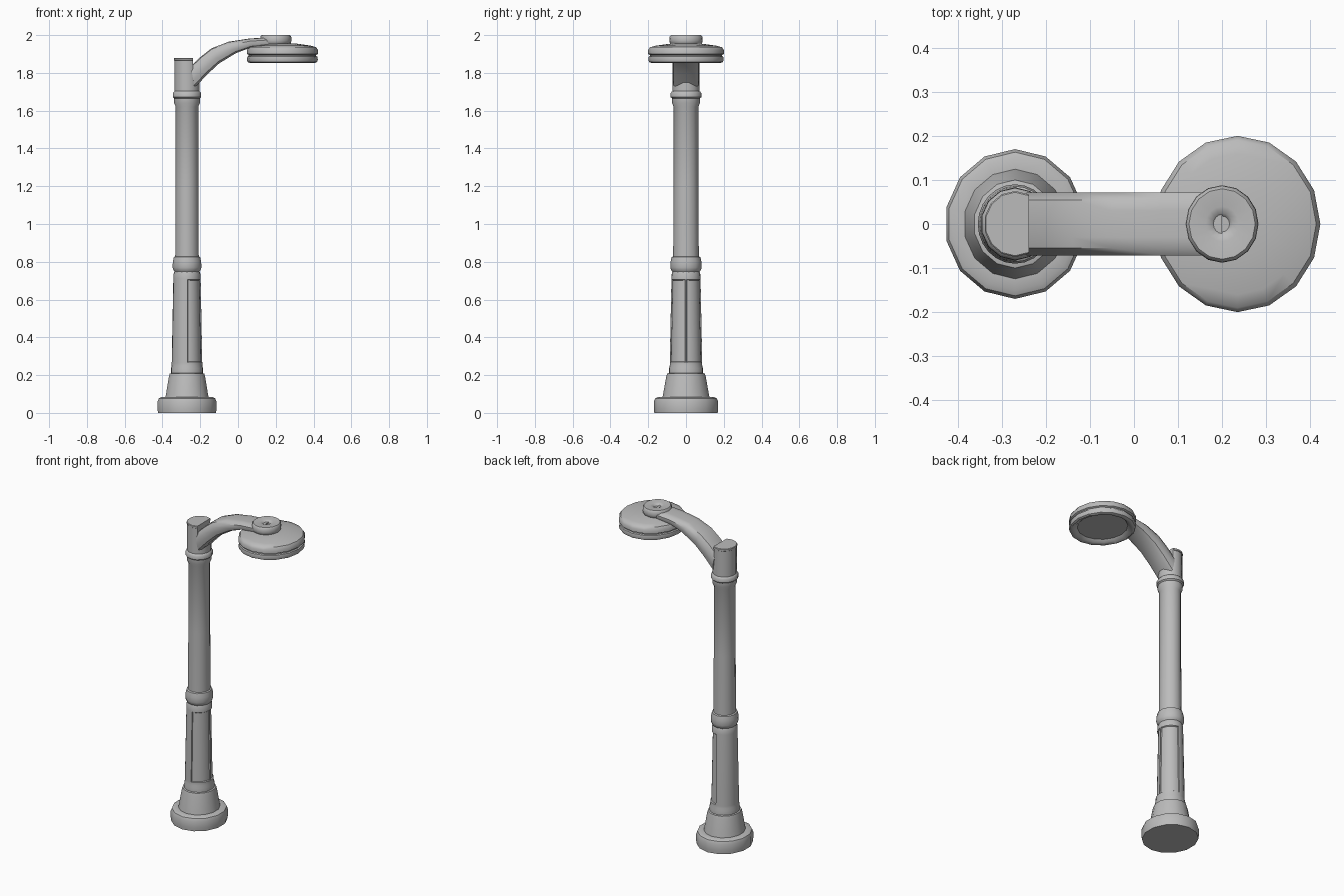
import bpy, bmesh
from math import pi, atan2, degrees
from mathutils import Vector

if "Cube" in bpy.data.objects:
    bpy.data.objects.remove(bpy.data.objects["Cube"], do_unlink=True)

POST_X, LAMP_X, KNOB_X = -0.27, 0.235, 0.2
SQUASH = 0.94   # the round parts are slightly narrower in x than in y

metal = bpy.data.materials.new("grey metal")
metal.use_nodes = True
grey = (0.5, 0.5, 0.5, 1)
metal.diffuse_color = grey
metal.node_tree.nodes["Principled BSDF"].inputs["Base Color"].default_value = grey


def finish(name, bm, angle=40):
    bmesh.ops.recalc_face_normals(bm, faces=bm.faces)
    mesh = bpy.data.meshes.new(name)
    bm.to_mesh(mesh)
    bm.free()
    obj = bpy.data.objects.new(name, mesh)
    bpy.context.collection.objects.link(obj)
    mesh.materials.append(metal)
    bpy.ops.object.select_all(action="DESELECT")
    obj.select_set(True)
    bpy.context.view_layer.objects.active = obj
    bpy.ops.object.shade_smooth_by_angle(angle=angle * pi / 180)
    return obj


def lathe(profile, x, sides=14):
    """Spin (radius, height) points about a vertical axis at x."""
    bm = bmesh.new()
    pts = [(0, profile[0][1])] + profile + [(0, profile[-1][1])]
    verts = [bm.verts.new((0, r, z)) for r, z in pts]
    edges = [bm.edges.new(pair) for pair in zip(verts, verts[1:])]
    bmesh.ops.spin(bm, geom=verts + edges, cent=(0, 0, 0), axis=(0, 0, 1),
                   angle=2 * pi, steps=sides)
    bmesh.ops.remove_doubles(bm, verts=bm.verts, dist=0.0002)
    bmesh.ops.scale(bm, vec=(SQUASH, 1, 1), verts=bm.verts)
    bmesh.ops.translate(bm, vec=(x, 0, 0), verts=bm.verts)
    bmesh.ops.recalc_face_normals(bm, faces=bm.faces)
    return bm


# Foot and tapered plinth
finish("foot", lathe([(0.168, 0), (0.17, 0.02), (0.17, 0.06), (0.163, 0.077),
                      (0.15, 0.083), (0.12, 0.083)], POST_X))
finish("plinth", lathe([(0.125, 0.08), (0.121, 0.10), (0.105, 0.19),
                        (0.10, 0.208), (0.085, 0.212)], POST_X))

# Lower shaft with two sunken panels on the lamp side
shaft = lathe([(0.09, 0.205), (0.09, 0.235), (0.086, 0.25), (0.086, 0.265),
               (0.077, 0.71), (0.076, 0.735), (0.07, 0.75)], POST_X, 24)
for sign in (1, -1):
    panel = []
    for f in shaft.faces:
        c = f.calc_center_median()
        azimuth = degrees(atan2(sign * c.y, c.x - POST_X))
        if 0 < azimuth < 90 and 0.3 < c.z < 0.7:
            panel.append(f)
    bmesh.ops.inset_region(shaft, faces=panel, thickness=0.004, depth=0)
    bmesh.ops.inset_region(shaft, faces=panel, thickness=0.004, depth=-0.006)
finish("lower_shaft", shaft, 30)

# Collars and upper shaft
finish("middle_collar", lathe([(0.07, 0.745), (0.079, 0.757), (0.083, 0.77),
                               (0.082, 0.80), (0.076, 0.825), (0.066, 0.83)], POST_X))
finish("upper_shaft", lathe([(0.068, 0.82), (0.065, 1.2), (0.065, 1.62),
                             (0.074, 1.64), (0.074, 1.67)], POST_X))
finish("upper_collar", lathe([(0.074, 1.665), (0.082, 1.672), (0.082, 1.692),
                              (0.074, 1.702), (0.068, 1.705)], POST_X))
finish("post_neck", lathe([(0.072, 1.70), (0.072, 1.76)], POST_X))

# Post top, cut flat where the arm leaves it
cap = lathe([(0.072, 1.755), (0.072, 1.865), (0.075, 1.867),
             (0.075, 1.877), (0.072, 1.88)], POST_X)
bmesh.ops.bisect_plane(cap, geom=cap.verts[:] + cap.edges[:] + cap.faces[:],
                       plane_co=(-0.238, 0, 0), plane_no=(1, 0, 0), clear_outer=True)
bmesh.ops.holes_fill(cap, edges=[e for e in cap.edges if e.is_boundary])
finish("post_cap", cap)

# Curved arm: a rounded section carried along (top x, top z, bottom x, bottom z)
stations = [(-0.25, 1.835, -0.23, 1.72), (-0.2, 1.883, -0.165, 1.79),
            (-0.14, 1.93, -0.10, 1.85), (-0.05, 1.965, -0.01, 1.905),
            (0.06, 1.982, 0.07, 1.935), (0.2, 1.99, 0.2, 1.945)]
half = [(0.045, 0), (0.065, 0.12), (0.071, 0.35), (0.071, 0.7), (0.055, 0.95), (0.03, 1)]
section = half + [(-y, t) for y, t in reversed(half)]
arm = bmesh.new()
rings = []
for tx, tz, bx, bz in stations:
    top, bottom = Vector((tx, 0, tz)), Vector((bx, 0, bz))
    rings.append([arm.verts.new(bottom.lerp(top, t) + Vector((0, y, 0)))
                  for y, t in section])
for a, b in zip(rings, rings[1:]):
    for i in range(len(section)):
        j = (i + 1) % len(section)
        arm.faces.new((a[i], a[j], b[j], b[i]))
arm.faces.new(rings[0])
arm.faces.new(rings[-1])
finish("arm", arm)

# Lamp head: grooved rim, shallow hollow underneath, gently domed top
finish("lamp_head", lathe([(0.15, 1.872), (0.165, 1.858), (0.185, 1.853), (0.196, 1.858),
                           (0.2, 1.87), (0.197, 1.886), (0.19, 1.89), (0.19, 1.895),
                           (0.2, 1.9), (0.2, 1.922), (0.19, 1.936), (0.16, 1.944),
                           (0.08, 1.955)], LAMP_X, 16))

# Round knob above the lamp with a dimple in its top
finish("lamp_knob", lathe([(0.07, 1.945), (0.085, 1.957), (0.088, 1.97), (0.087, 1.992),
                           (0.08, 2.0), (0.04, 1.998), (0.025, 1.994), (0.018, 1.985)],
                          KNOB_X, 16))
